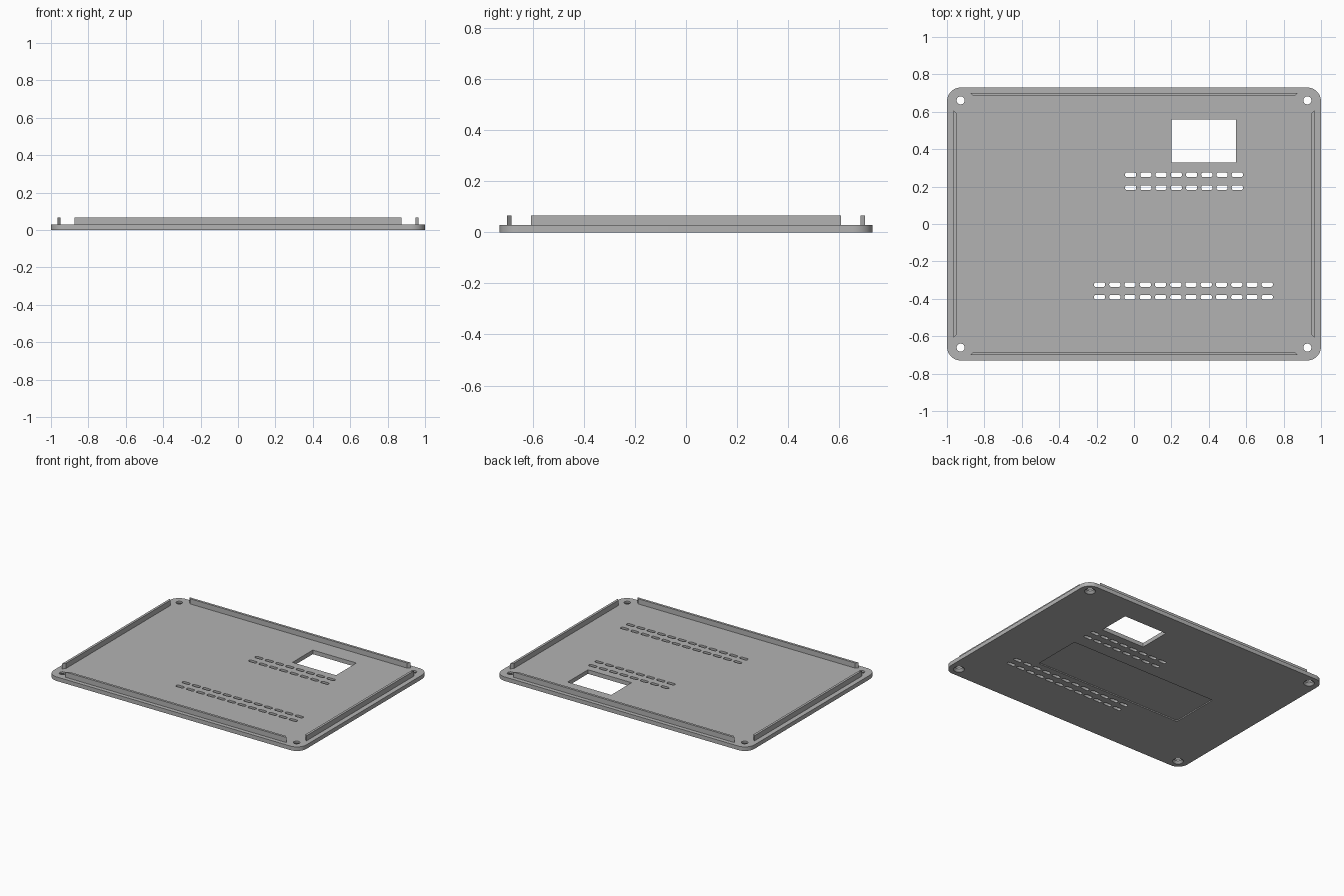
import bpy, bmesh, math
from mathutils import Vector

cube = bpy.data.objects.get("Cube")
if cube:
    bpy.data.objects.remove(cube, do_unlink=True)

HALF_X, HALF_Y, THICK, RIB_TOP = 1.0, 0.73, 0.029, 0.066

grey = bpy.data.materials.new("mid grey")
grey.use_nodes = True
COLOUR = (0.45, 0.45, 0.45, 1)
grey.diffuse_color = COLOUR
grey.node_tree.nodes["Principled BSDF"].inputs["Base Color"].default_value = COLOUR


def rounded_rect(cx, cy, hx, hy, r, steps):
    """Outline of a rectangle with rounded corners, counter-clockwise."""
    pts = []
    for i, (sx, sy) in enumerate([(1, 1), (-1, 1), (-1, -1), (1, -1)]):
        for k in range(steps + 1):
            a = (i + k / steps) * math.pi / 2
            pts.append((cx + sx * (hx - r) + r * math.cos(a),
                        cy + sy * (hy - r) + r * math.sin(a)))
    return pts


def circle(cx, cy, r, n=32):
    return [(cx + r * math.cos(math.tau * k / n),
             cy + r * math.sin(math.tau * k / n)) for k in range(n)]


def loft(bm, layers):
    """Closed solid through (outline, height) layers from bottom to top."""
    rings = [[bm.verts.new((x, y, z)) for x, y in pts] for pts, z in layers]
    bm.faces.new(rings[0][::-1])
    bm.faces.new(rings[-1])
    for low, high in zip(rings, rings[1:]):
        for k in range(len(low)):
            j = (k + 1) % len(low)
            bm.faces.new((low[k], low[j], high[j], high[k]))


def make_object(name, bm):
    bmesh.ops.recalc_face_normals(bm, faces=bm.faces)
    mesh = bpy.data.meshes.new(name)
    bm.to_mesh(mesh)
    bm.free()
    mesh.materials.append(grey)
    obj = bpy.data.objects.new(name, mesh)
    bpy.context.collection.objects.link(obj)
    return obj


# Base plate with rounded corners
bm = bmesh.new()
outline = rounded_rect(0, 0, HALF_X, HALF_Y, 0.075, 12)
loft(bm, [(outline, 0), (outline, THICK)])
plate = make_object("base_plate", bm)

# Cutters
bm = bmesh.new()
BELOW, ABOVE = -0.02, THICK + 0.02


def cut_through(pts, top=ABOVE):
    loft(bm, [(pts, BELOW), (pts, top)])


# Rectangular opening
cut_through([(0.2, 0.33), (0.545, 0.33), (0.545, 0.56), (0.2, 0.56)])
# Shallow label recess underneath
cut_through(rounded_rect(-0.005, -0.09, 0.585, 0.18, 0.012, 4), 0.008)
# Vent slots: row height, first centre, count
for y, first, count in [(0.263, -0.018, 8), (0.194, -0.018, 8),
                        (-0.324, -0.184, 12), (-0.391, -0.184, 12)]:
    for k in range(count):
        cut_through(rounded_rect(first + k * 0.0815, y, 0.03, 0.0125, 0.0105, 4))
# Countersunk screw holes
for sx in (-1, 1):
    for sy in (-1, 1):
        x, y = sx * 0.927, sy * 0.661
        wide, narrow = circle(x, y, 0.036), circle(x, y, 0.0215)
        loft(bm, [(wide, BELOW), (wide, 0.001), (narrow, 0.016), (narrow, ABOVE)])
cutter = make_object("cutter", bm)
cutter.hide_render = True

mod = plate.modifiers.new("cuts", "BOOLEAN")
mod.operation = "DIFFERENCE"
mod.solver = "EXACT"
mod.object = cutter
bpy.context.view_layer.update()
cut_mesh = bpy.data.meshes.new_from_object(
    plate.evaluated_get(bpy.context.evaluated_depsgraph_get()))
plate.modifiers.clear()
plate.data = cut_mesh
bpy.data.objects.remove(cutter, do_unlink=True)

# Upright locating ribs with mitred ends
for name, offset, half, angle in [("front_rib", 0.701, 0.875, 0),
                                  ("left_rib", 0.966, 0.608, 90),
                                  ("back_rib", 0.701, 0.875, 180),
                                  ("right_rib", 0.966, 0.608, 270)]:
    bm = bmesh.new()
    w = 0.017
    pts = [(-half, -offset), (half, -offset),
           (half - w, w - offset), (w - half, w - offset)]
    loft(bm, [(pts, THICK - 0.002), (pts, RIB_TOP)])
    rib = make_object(name, bm)
    rib.rotation_euler.z = math.radians(angle)

# Smooth the curved walls, keep edges sharp
bpy.ops.object.select_all(action="DESELECT")
plate.select_set(True)
bpy.context.view_layer.objects.active = plate
bpy.ops.object.shade_smooth_by_angle(angle=math.radians(25))
